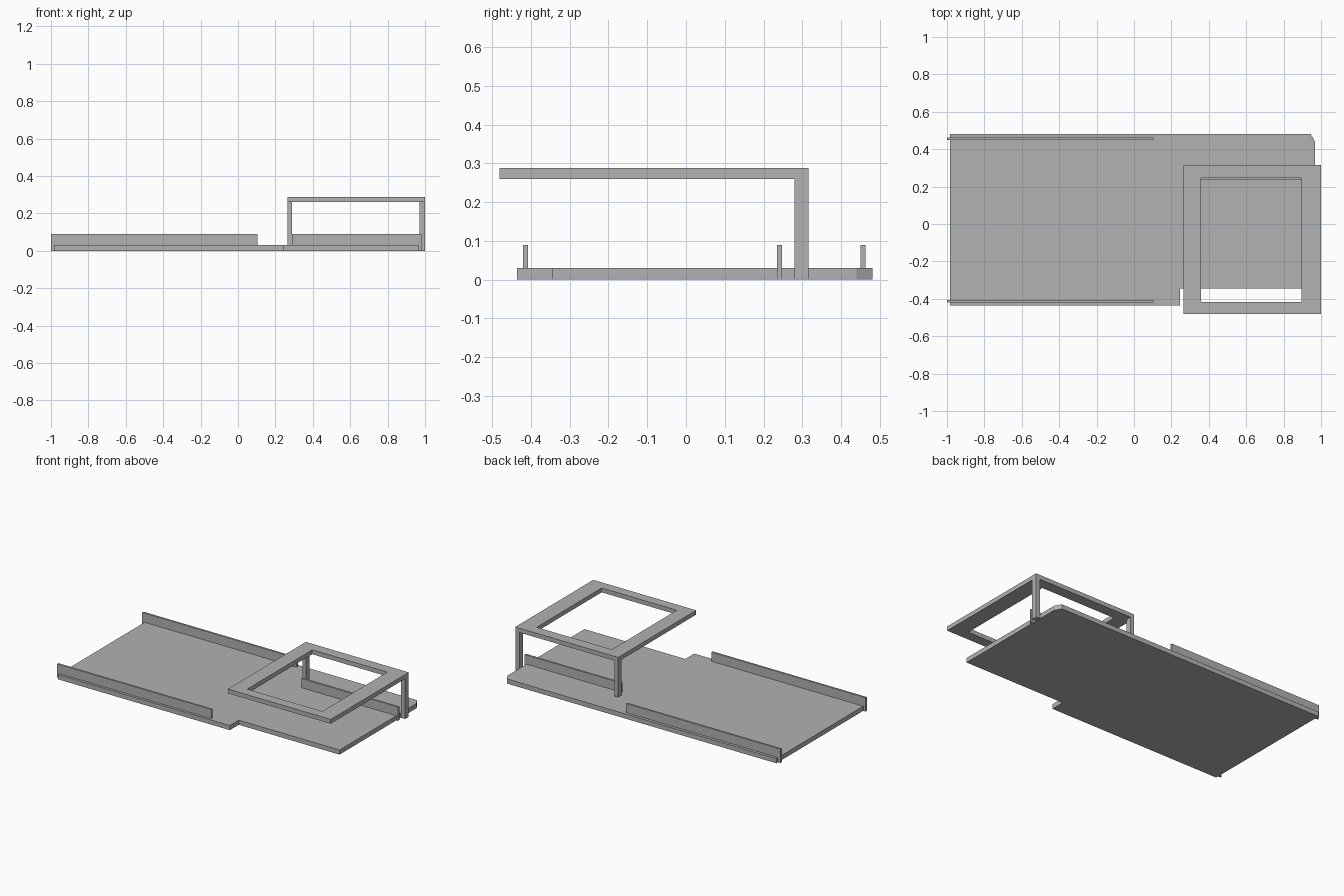
import bpy
import bmesh

cube = bpy.data.objects.get("Cube")
if cube:
    bpy.data.objects.remove(cube, do_unlink=True)

grey = bpy.data.materials.new("plain grey")
grey.use_nodes = True
colour = (0.445, 0.445, 0.445, 1)
grey.diffuse_color = colour
grey.node_tree.nodes["Principled BSDF"].inputs["Base Color"].default_value = colour


def finish(name, bm):
    bmesh.ops.recalc_face_normals(bm, faces=bm.faces)
    mesh = bpy.data.meshes.new(name)
    bm.to_mesh(mesh)
    bm.free()
    mesh.materials.append(grey)
    obj = bpy.data.objects.new(name, mesh)
    bpy.context.collection.objects.link(obj)
    return obj


def slab(name, outline, z0, z1):
    """Extrude a flat outline from z0 up to z1."""
    bm = bmesh.new()
    face = bm.faces.new([bm.verts.new((x, y, z0)) for x, y in outline])
    ext = bmesh.ops.extrude_face_region(bm, geom=[face])["geom"]
    verts = [v for v in ext if isinstance(v, bmesh.types.BMVert)]
    bmesh.ops.translate(bm, verts=verts, vec=(0, 0, z1 - z0))
    return finish(name, bm)


def rect(x0, x1, y0, y1):
    return [(x0, y0), (x1, y0), (x1, y1), (x0, y1)]


def ring(name, outer, inner, z0, z1):
    """Rectangular frame with a rectangular opening."""
    bm = bmesh.new()
    loops = [[bm.verts.new((x, y, z)) for x, y in pts]
             for pts, z in ((outer, z0), (outer, z1), (inner, z1), (inner, z0))]
    for a, b in zip(loops, loops[1:] + loops[:1]):
        for i in range(4):
            j = (i + 1) % 4
            bm.faces.new((a[i], a[j], b[j], b[i]))
    return finish(name, bm)


# Base plate with a front step and a clipped back corner
slab("base_plate", [(-0.983, -0.436), (0.247, -0.436), (0.247, -0.345),
                    (0.968, -0.345), (0.968, 0.44), (0.945, 0.481),
                    (-0.983, 0.481)], 0, 0.03)

# Low guide rails
slab("front_rail", rect(-1, 0.104, -0.42, -0.407), 0, 0.089)
slab("back_rail", rect(-1, 0.104, 0.45, 0.463), 0, 0.089)
slab("inner_rail", rect(0.288, 0.98, 0.235, 0.248), 0, 0.089)

# Raised open frame, carried by two legs at the back
ring("raised_frame", rect(0.264, 1, -0.481, 0.316),
     rect(0.358, 0.895, -0.417, 0.247), 0.26, 0.288)
slab("right_leg", rect(0.264, 0.29, 0.28, 0.316), 0.01, 0.26)
slab("left_leg", rect(0.97, 1, 0.28, 0.316), 0, 0.26)
